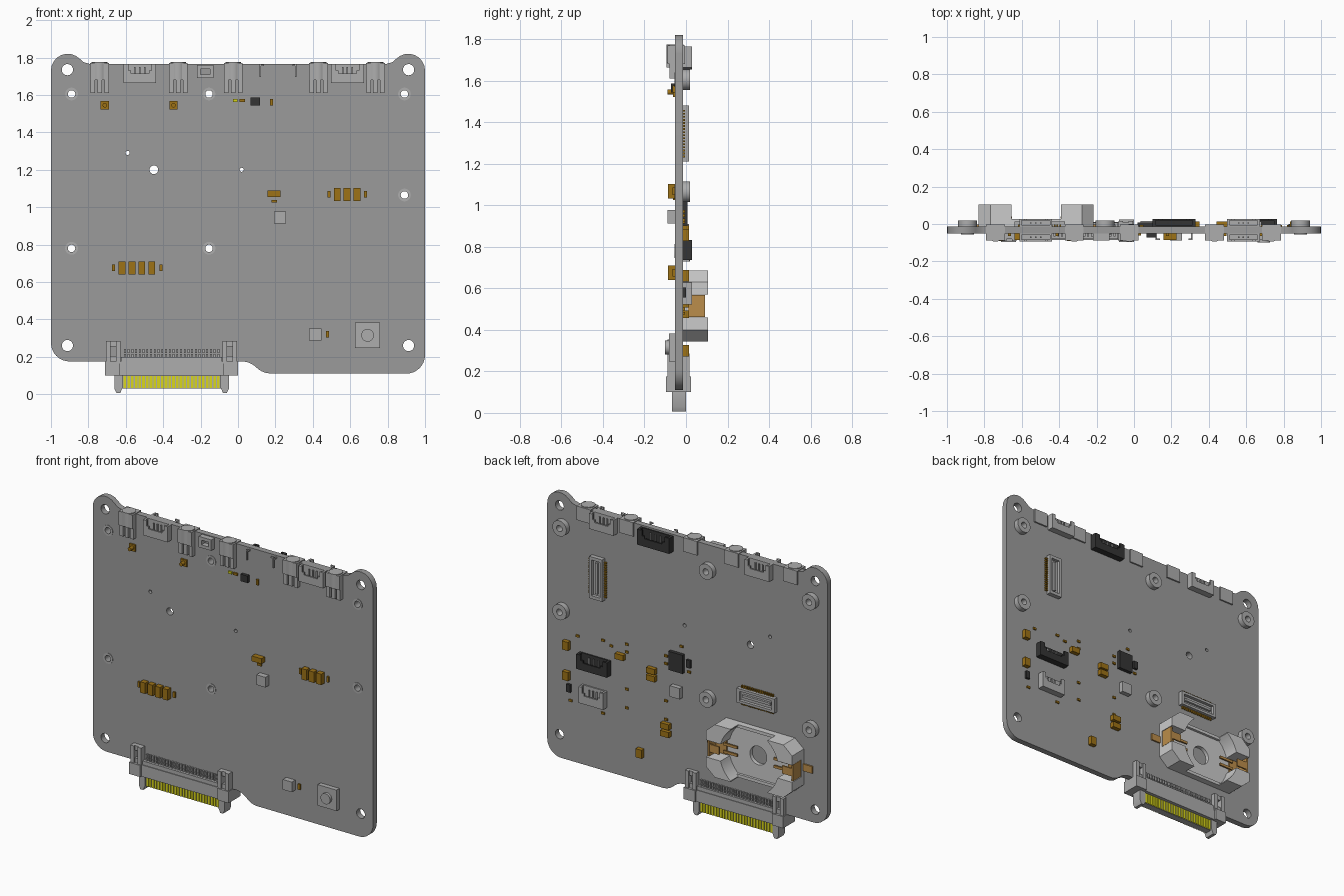
import bpy, bmesh
from math import sin, cos, radians
from mathutils import Matrix

cube = bpy.data.objects.get("Cube")
if cube:
    bpy.data.objects.remove(cube, do_unlink=True)

FRONT, BACK = -.052, -.014      # the two faces of the circuit board


def material(name, red, green, blue):
    mat = bpy.data.materials.new(name)
    mat.use_nodes = True
    mat.diffuse_color = (red, green, blue, 1)
    mat.node_tree.nodes["Principled BSDF"].inputs["Base Color"].default_value = (red, green, blue, 1)
    return mat


board_grey = material("board grey", .33, .33, .33)
part_grey = material("part grey", .42, .42, .42)
holder_grey = material("holder light grey", .6, .6, .6)
black = material("black plastic", .035, .035, .035)
gold = material("dark gold", .34, .17, .008)
tan = material("contact tan", .5, .27, .07)
yellow = material("contact yellow", .7, .68, .01)


def finish(name, mesh, mat):
    mesh.materials.clear()
    mesh.materials.append(mat)
    mesh.shade_smooth()
    mesh.set_sharp_from_angle(angle=radians(30))
    ob = bpy.data.objects.new(name, mesh)
    bpy.context.collection.objects.link(ob)
    return ob


def boxes(name, mat, items):
    """Boxes given as centre x, centre z, width, height, near y, far y."""
    bm = bmesh.new()
    for x, z, w, h, near, far in items:
        place = Matrix.Translation((x, (near + far) / 2, z)) @ Matrix.Diagonal((w, abs(far - near), h, 1))
        bmesh.ops.create_cube(bm, size=1, matrix=place)
    mesh = bpy.data.meshes.new(name)
    bm.to_mesh(mesh)
    bm.free()
    return finish(name, mesh, mat)


def chips(name, mat, side, rise, w, h, spots):
    """Equal blocks standing on one face of the board."""
    near, far = (FRONT - rise, FRONT) if side == "front" else (BACK, BACK + rise)
    return boxes(name, mat, [(x, z, w, h, near, far) for x, z in spots])


def arc(x, z, r, start, end, steps=8):
    angles = [radians(start + (end - start) * i / steps) for i in range(steps + 1)]
    return [(x + r * cos(a), z + r * sin(a)) for a in angles]


def circle(x, z, r):
    return arc(x, z, r, 0, 360, 32)[:-1]


def plate(name, mat, loops, near, far):
    """Extrude outlines (inner loops become holes) from near y to far y."""
    curve = bpy.data.curves.new(name, "CURVE")
    curve.dimensions, curve.fill_mode = "2D", "BOTH"
    curve.extrude = abs(far - near) / 2
    for loop in loops:
        spline = curve.splines.new("POLY")
        spline.points.add(len(loop) - 1)
        for point, (x, z) in zip(spline.points, loop):
            point.co = (x, z, 0, 1)
        spline.use_cyclic_u = True
    temp = bpy.data.objects.new(name, curve)
    bpy.context.collection.objects.link(temp)
    graph = bpy.context.evaluated_depsgraph_get()
    mesh = bpy.data.meshes.new_from_object(temp.evaluated_get(graph))
    bpy.data.objects.remove(temp)
    bpy.data.curves.remove(curve)
    mesh.transform(Matrix.Translation((0, (near + far) / 2, 0)) @ Matrix.Rotation(radians(90), 4, "X"))
    bm = bmesh.new()
    bm.from_mesh(mesh)
    bmesh.ops.remove_doubles(bm, verts=bm.verts, dist=.00005)
    bmesh.ops.recalc_face_normals(bm, faces=bm.faces)
    bm.to_mesh(mesh)
    bm.free()
    return finish(name, mesh, mat)


# Board with stepped bottom edge, raised upper ears and drilled holes
ear = arc(.91, 1.73, .09, 0, 135) + [(.825, 1.775), (.79, 1.765)]
outline = arc(-.9, .275, .1, 180, 270) + arc(.02, .065, .11, 90, 45)
outline += arc(.176, .221, .11, 225, 270) + arc(.9, .21, .1, 270, 360)
outline += ear + [(-x, z) for x, z in reversed(ear)]
standoffs = [(-.89, 1.605), (-.155, 1.605), (.89, 1.605), (.89, 1.065), (-.89, .78), (-.155, .78)]
holes = [circle(x, z, .03) for x in (-.912, .912) for z in (.26, 1.735)]
holes += [circle(x, z, .02) for x, z in standoffs]
holes += [circle(-.59, 1.29, .011), circle(-.45, 1.2, .023), circle(.02, 1.2, .011)]
plate("circuit_board", board_grey, [outline] + holes, FRONT, BACK)

# Threaded standoffs on the back with thin rings on the front
for x, z in standoffs:
    plate("standoff", part_grey, [circle(x, z, .05), circle(x, z, .02)], BACK, .02)
    plate("standoff_ring", part_grey, [circle(x, z, .034), circle(x, z, .02)], FRONT - .003, FRONT)

# Edge jacks: round socket, clamp on both faces, three front legs
for x in (-.74, -.32, -.025, .43, .735):
    bm = bmesh.new()
    place = Matrix.Translation((x, -.053, 1.73))
    bmesh.ops.create_cone(bm, cap_ends=True, segments=16, radius1=.042, radius2=.042, depth=.09, matrix=place)
    mesh = bpy.data.meshes.new("edge_jack_socket")
    bm.to_mesh(mesh)
    bm.free()
    finish("edge_jack_socket", mesh, part_grey)
    boxes("edge_jack_body", part_grey, [(x, 1.725, .1, .09, -.088, -.004)])
    boxes("edge_jack_legs", part_grey, [(x + dx, 1.65, .024, .08, -.08, FRONT) for dx in (-.037, 0, .037)])


# Shrouded sockets: notched outer wall, hollow, closed toward the board
def shroud(name, mat, x, z, w, h, side):
    sign, base = (-1, FRONT) if side == "front" else (1, BACK)
    a, b, top = w / 2, h / 2, z + h / 2
    notch = [(x + a, z - b), (x + a, top), (x + a * .7, top), (x + a * .7, z + b * .3),
             (x + a * .55, z + b * .3), (x + a * .55, z)]
    wall = notch + [(2 * x - px, pz) for px, pz in reversed(notch)]
    plate(name + "_wall", mat, [wall], base + sign * .032, base + sign * .042)
    boxes(name + "_body", mat, [(x, z, w, h, base, base + sign * .008),
                                (x, z - b * .8, w, h * .2, base, base + sign * .034)])
    boxes(name + "_sides", mat, [(x + s * a * .93, z, w * .07, h, base, base + sign * .034) for s in (-1, 1)])
    boxes(name + "_pins", part_grey, [(x + s * a * .3, z, .008, h * .7, base + sign * .016, base + sign * .023)
                                      for s in (-1, 0, 1)])


for x in (-.525, .585):
    for side in ("front", "back"):
        shroud(side + "_top_socket", part_grey, x, 1.715, .175, .1, side)
shroud("black_top_socket", black, .215, 1.705, .23, .1, "back")
shroud("black_socket", black, .655, .785, .22, .095, "back")
shroud("lower_grey_socket", part_grey, .66, .575, .175, .105, "back")

# Small front socket and two hooked wires at the top edge
socket = [(-.22, 1.69), (-.13, 1.69), (-.13, 1.76), (-.22, 1.76)]
slot = [(-.2, 1.71), (-.15, 1.71), (-.15, 1.74), (-.2, 1.74)]
plate("small_socket", part_grey, [socket, slot], FRONT - .035, FRONT)
for x, sign in ((.12, 1), (.31, -1)):
    boxes("hooked_wire", part_grey, [(x, 1.73, .008, .07, -.085, -.077), (x, 1.75, .008, .008, -.085, FRONT),
                                     (x + sign * .008, 1.76, .022, .008, -.085, -.077)])

# Front components
chips("front_capacitors", gold, "front", .034, .036, .07,
      [(.53 + i * .053, 1.068) for i in range(3)] + [(-.62 + i * .053, .675) for i in range(4)])
chips("front_small_capacitors", gold, "front", .012, .016, .035,
      [(.487, 1.068), (.683, 1.068), (-.665, .675), (-.413, .675), (.478, .32), (.18, 1.56)])
chips("front_wide_capacitor", gold, "front", .034, .07, .034, [(.193, 1.072)])
chips("front_tiny_resistors", gold, "front", .01, .03, .015, [(.193, 1.032), (.022, 1.57)])
chips("front_yellow_lamp", yellow, "front", .01, .025, .015, [(-.015, 1.57)])
chips("front_black_chip", black, "front", .02, .05, .045, [(.093, 1.565)])
chips("front_grey_chips", part_grey, "front", .036, .065, .065, [(.225, .945), (.413, .32)])
for x in (-.712, -.345):
    chips("test_point_base", gold, "front", .01, .044, .044, [(x, 1.545)])
    plate("test_point_pin", gold, [circle(x, 1.545, .012)], -.09, FRONT)

# Push button
chips("button_base", part_grey, "front", .03, .135, .135, [(.693, .315)])
plate("button_cap", part_grey, [circle(.693, .315, .034)], -.1, FRONT)

# Back components
chips("back_capacitors", gold, "back", .028, .042, .055,
      [(.855, .855), (.855, .66), (.33, .3)])
chips("back_wide_capacitors", gold, "back", .028, .06, .036,
      [(.47, .885), (.245, .855), (.245, .808), (.145, .525), (.145, .475)])
chips("back_resistors", gold, "back", .008, .022, .014,
      [(x, z) for x in (.15, .43) for z in (.97, .92, .68, .56)]
      + [(.04, 1.06), (.6, .95), (.54, .93), (.6, .48), (.83, .5), (.78, .93), (-.015, .91)])
chips("back_black_chip", black, "back", .022, .1, .12, [(.07, .955)])
chips("back_small_black_chips", black, "back", .015, .028, .05, [(-.015, .965), (.84, .58)])
chips("back_grey_chip", part_grey, "back", .03, .07, .07, [(.07, .765)])

# Two mezzanine connectors, one upright and one lying, with gold contacts
for x, z, upright in ((.635, 1.345, True), (-.505, .865, False)):
    def turned(along, across, long, wide, near, far):
        if upright:
            return (x + across, z + along, wide, long, near, far)
        return (x + along, z + across, long, wide, near, far)
    rails = [turned(0, s * .038, .27, .016, BACK, .014) for s in (-1, 1)]
    ends = [turned(s * .125, 0, .02, .09, BACK, .014) for s in (-1, 1)]
    boxes("mezzanine_body", part_grey, rails + ends + [turned(0, 0, .25, .08, BACK, -.006),
                                                      turned(0, 0, .2, .016, BACK, .008)])
    boxes("mezzanine_contacts", gold, [turned(-.11 + i * .0147, s * .052, .008, .022, BACK, -.004)
                                       for i in range(16) for s in (-1, 1)])

# Coin cell holder: base, four hollowed corner blocks, bent clips
cx, cz = -.523, .515
corner = [(.132, .17), (.245, .17), (.3075, .115), (.3075, .055)] + arc(0, 0, .21, 15, 51)
chamfered = [(.245, .17), (.3075, .115), (.3075, -.115), (.245, -.17)]
base = [(cx + x, cz + z) for x, z in chamfered] + [(cx - x, cz - z) for x, z in chamfered]
plate("cell_holder_base", holder_grey, [base, circle(cx, cz, .06)], BACK, .01)
boxes("cell_holder_rims", holder_grey, [(cx, cz + s * .16, .28, .02, BACK, .026) for s in (-1, 1)])
for sx in (-1, 1):
    for sz in (-1, 1):
        plate("cell_holder_corner", holder_grey, [[(cx + sx * x, cz + sz * z) for x, z in corner]], BACK, .105)
    boxes("cell_clip", tan, [(cx + sx * .3, cz, .012, .105, BACK, .092), (cx + sx * .26, cz, .08, .1, .01, .02),
                             (cx + sx * .262, cz, .075, .05, .08, .09), (cx + sx * .34, cz, .07, .045, BACK, -.004)])
    boxes("cell_clip_fingers", tan, [(cx + sx * .18, cz + s * .025, .1, .016, .03, .04) for s in (-1, 1)])

# Edge connector: flange, end posts, tongue with feet, leads and contacts
mid = -.355
boxes("edge_connector_flange", part_grey, [(mid, .138, .71, .075, -.085, .012)]
      + [(mid + s * .315, .138, .08, .075, -.097, .024) for s in (-1, 1)])
boxes("edge_connector_shoulder", part_grey, [(mid, .185, .54, .03, -.08, .008)])
boxes("edge_connector_posts", part_grey, [(mid + s * dx, .225, .025, .12, -.09, .016)
                                          for s in (-1, 1) for dx in (.285, .338)]
      + [(mid + s * .312, z, .07, .03, -.08, .008) for s in (-1, 1) for z in (.19, .27)])
boxes("edge_connector_tongue", part_grey, [(mid, .068, .6, .075, -.055, -.011)])
foot = [(.262, .1), (.262, .035), (.275, .006), (.295, .006), (.306, .03), (.306, .1)]
for s in (-1, 1):
    plate("edge_connector_foot", part_grey, [[(mid + s * x, z) for x, z in foot]], -.067, 0)
columns = [mid - .25 + i * .02 for i in range(26)]
boxes("edge_connector_contacts", yellow, [(x, .065, .014, .065, -.06, -.006) for x in columns])
boxes("edge_connector_leads", part_grey, [(x, z, .01, .022, -.066, -.002) for x in columns for z in (.205, .23)])
